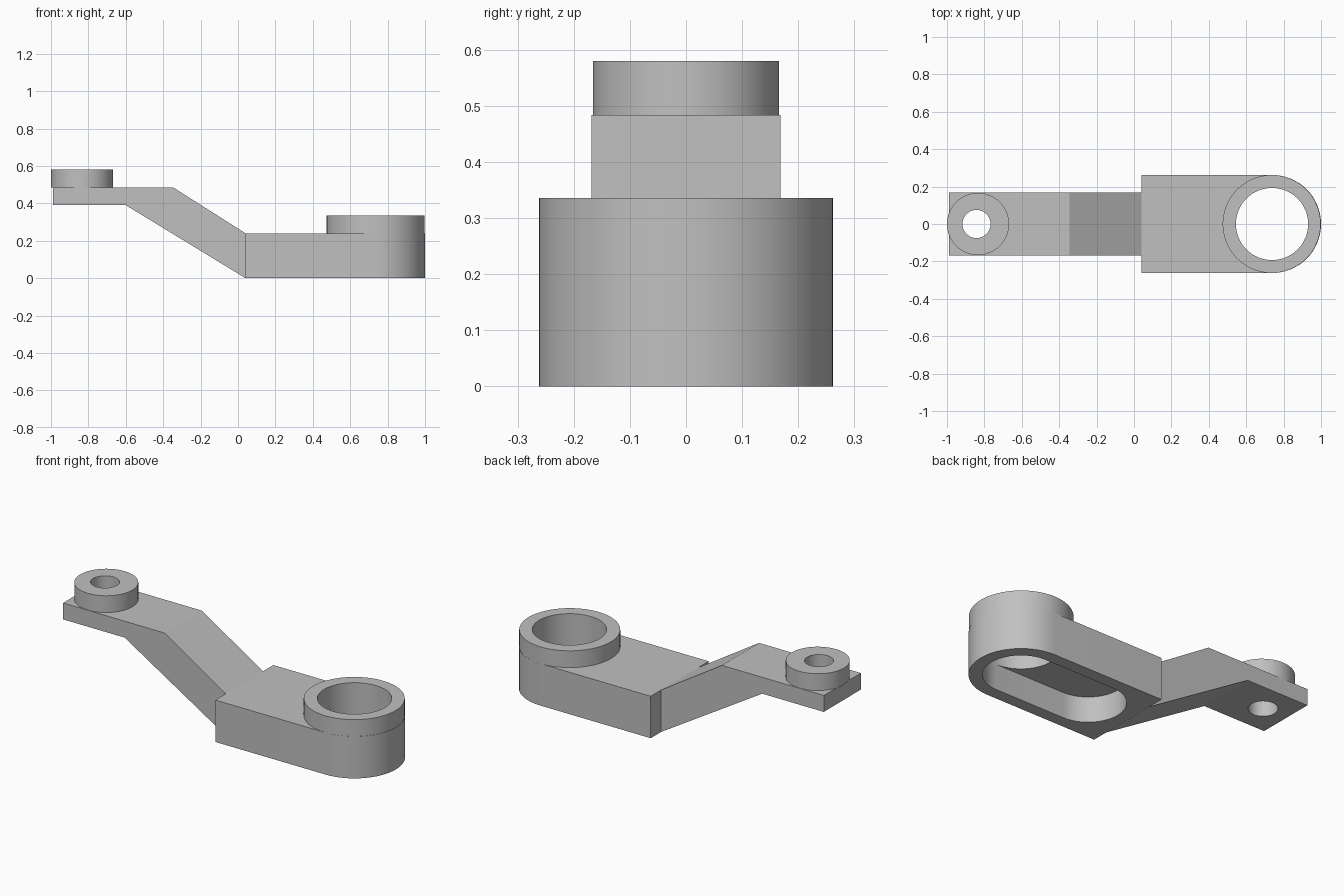
import bpy
import bmesh
from math import pi, cos, sin, radians

old = bpy.data.objects.get("Cube")
if old:
    bpy.data.objects.remove(old, do_unlink=True)

# Main dimensions
BIG_X, BIG_R, BIG_HOLE = 0.738, 0.262, 0.193
SMALL_X, SMALL_R, SMALL_HOLE = -0.834, 0.166, 0.075
BLOCK_START, BLOCK_TOP = 0.04, 0.24
ARM_HALF = 0.168
POCKET_X, POCKET_DEPTH = 0.30, 0.145

metal = bpy.data.materials.new("plain grey")
metal.use_nodes = True
GREY = (0.53, 0.53, 0.53, 1)
metal.diffuse_color = GREY
metal.node_tree.nodes["Principled BSDF"].inputs["Base Color"].default_value = GREY


def arc(cx, r, start, end, n):
    """Points on an arc around (cx, 0), both ends included."""
    return [(cx + r * cos(start + (end - start) * i / n),
             r * sin(start + (end - start) * i / n)) for i in range(n + 1)]


def circle(cx, r):
    return arc(cx, r, 0, 2 * pi, 64)[:-1]


def extrude(name, points, offset):
    """Solid made by pushing a closed outline along an offset."""
    bm = bmesh.new()
    face = bm.faces.new([bm.verts.new(p) for p in points])
    result = bmesh.ops.extrude_face_region(bm, geom=[face], use_keep_orig=True)
    moved = [v for v in result["geom"] if isinstance(v, bmesh.types.BMVert)]
    bmesh.ops.translate(bm, verts=moved, vec=offset)
    bmesh.ops.recalc_face_normals(bm, faces=bm.faces)
    mesh = bpy.data.meshes.new(name)
    bm.to_mesh(mesh)
    bm.free()
    mesh.materials.append(metal)
    obj = bpy.data.objects.new(name, mesh)
    bpy.context.collection.objects.link(obj)
    return obj


def upright(name, outline, z0, z1):
    return extrude(name, [(x, y, z0) for x, y in outline], (0, 0, z1 - z0))


def cut(obj, outline, z0, z1):
    """Subtract an upright prism, then discard the cutter."""
    cutter = upright("cutter", outline, z0, z1)
    cutter.hide_render = True
    bpy.context.view_layer.objects.active = obj
    mod = obj.modifiers.new("cut", 'BOOLEAN')
    mod.operation = 'DIFFERENCE'
    mod.solver = 'EXACT'
    mod.object = cutter
    bpy.ops.object.modifier_apply(modifier=mod.name)
    bpy.data.objects.remove(cutter, do_unlink=True)


# Thick block with one rounded end
block = upright("base_block", [(BLOCK_START, BIG_R)] + [(BLOCK_START, -BIG_R)]
                + arc(BIG_X, BIG_R, -pi / 2, pi / 2, 32), 0, BLOCK_TOP)

# Slot pocket under the block, and the bore above it
slot = (arc(BIG_X, BIG_HOLE, -pi / 2, pi / 2, 32)
        + arc(POCKET_X, BIG_HOLE, pi / 2, 3 * pi / 2, 32))
cut(block, slot, -0.1, POCKET_DEPTH)
cut(block, circle(BIG_X, BIG_HOLE), 0.1, 0.5)

# Large raised collar
big_collar = upright("large_collar", circle(BIG_X - 0.002, BIG_R), BLOCK_TOP, 0.336)
cut(big_collar, circle(BIG_X, BIG_HOLE), 0.1, 0.5)

# Cranked arm drawn as a side profile
profile = [(BLOCK_START, 0), (BLOCK_START, BLOCK_TOP), (-0.345, 0.484),
           (-0.99, 0.484), (-0.99, 0.39), (-0.6, 0.39)]
arm = extrude("cranked_arm", [(x, -ARM_HALF, z) for x, z in profile],
              (0, 2 * ARM_HALF, 0))
cut(arm, circle(SMALL_X - 0.008, SMALL_HOLE), 0.3, 0.7)

# Small raised collar
small_collar = upright("small_collar", circle(SMALL_X, SMALL_R), 0.484, 0.58)
cut(small_collar, circle(SMALL_X - 0.008, SMALL_HOLE), 0.3, 0.7)

# Smooth curved walls, crisp edges
bpy.ops.object.select_all(action='DESELECT')
for part in (block, big_collar, arm, small_collar):
    part.select_set(True)
bpy.context.view_layer.objects.active = block
bpy.ops.object.shade_smooth_by_angle(angle=radians(30))
